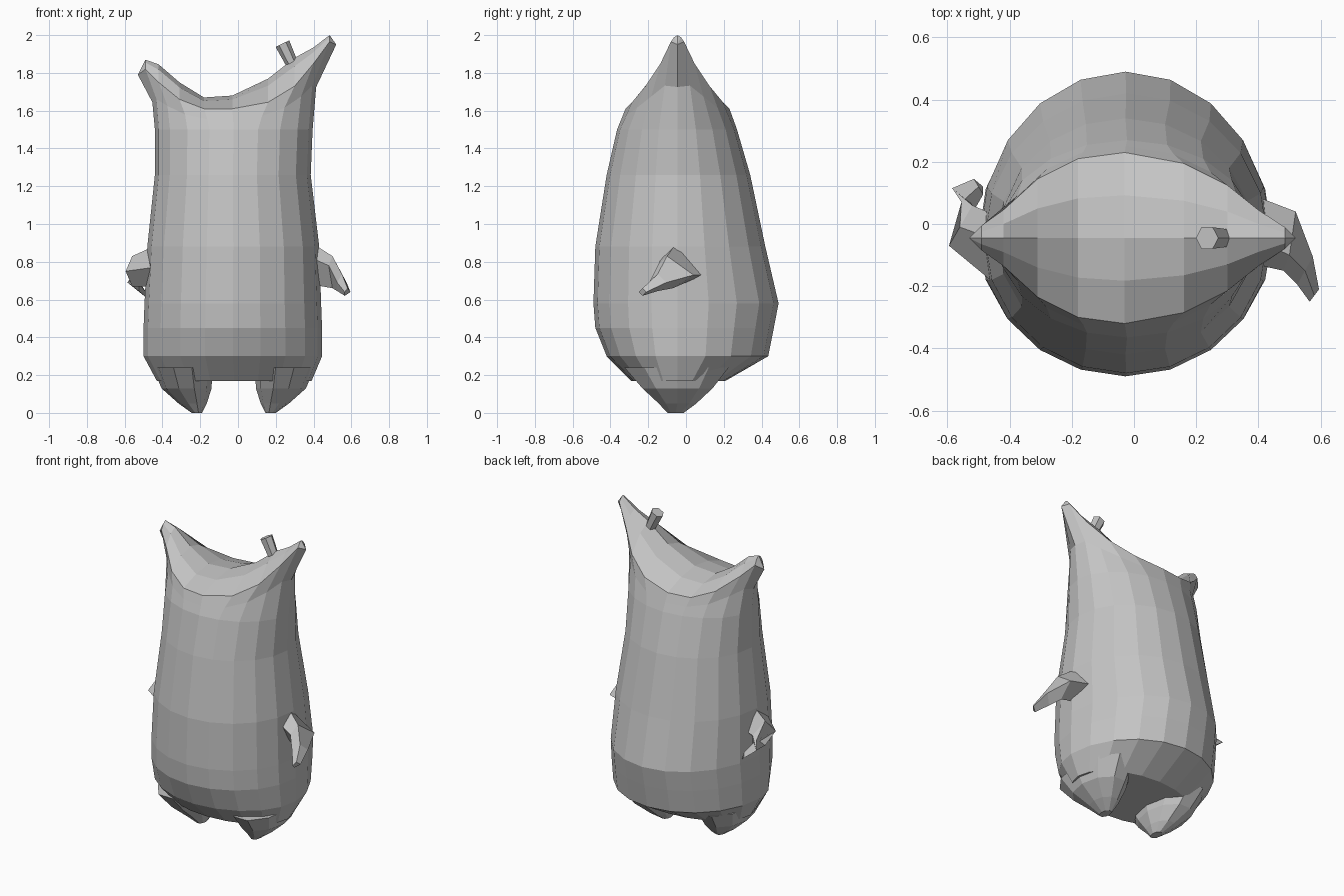
import bpy, bmesh
from math import sin, cos, pi
from mathutils import Vector

cube = bpy.data.objects.get("Cube")
if cube:
    bpy.data.objects.remove(cube)

grey = bpy.data.materials.new("plain grey")
grey.use_nodes = True
COLOUR = (0.55, 0.55, 0.55, 1)
grey.diffuse_color = COLOUR
grey.node_tree.nodes["Principled BSDF"].inputs["Base Color"].default_value = COLOUR

SIDES = 20
MID_Y = -0.045


def finish(name, bm):
    bmesh.ops.recalc_face_normals(bm, faces=bm.faces)
    mesh = bpy.data.meshes.new(name)
    bm.to_mesh(mesh)
    bm.free()
    mesh.materials.append(grey)
    obj = bpy.data.objects.new(name, mesh)
    bpy.context.collection.objects.link(obj)
    return obj


def oval(z, x0, x1, y0, y1, n, mid=None):
    """Horizontal ring spanning x0..x1 and y0..y1, widest at y = mid."""
    mid = (y0 + y1) / 2 if mid is None else mid
    pts = []
    for k in range(n):
        a = 2 * pi * k / n
        depth = y1 - mid if sin(a) > 0 else mid - y0
        pts.append(Vector(((x0 + x1) / 2 + (x1 - x0) / 2 * cos(a), mid + depth * sin(a), z)))
    return pts


def skin(bm, rings):
    """Join successive rings of equal size with quads."""
    loops = [[bm.verts.new(p) for p in ring] for ring in rings]
    for a, b in zip(loops, loops[1:]):
        for i in range(len(a)):
            j = (i + 1) % len(a)
            bm.faces.new((a[i], a[j], b[j], b[i]))
    return loops


def loft(name, rings):
    bm = bmesh.new()
    loops = skin(bm, rings)
    bm.faces.new(loops[0])
    bm.faces.new(loops[-1])
    return finish(name, bm)


# Body wall: height, x range, y range
wall = [
    (0.17, -0.43, 0.39, -0.29, 0.21),
    (0.30, -0.50, 0.445, -0.42, 0.435),
    (0.45, -0.50, 0.445, -0.48, 0.465),
    (0.58, -0.495, 0.44, -0.49, 0.49),
    (0.88, -0.48, 0.43, -0.48, 0.42),
    (1.26, -0.44, 0.385, -0.42, 0.34),
    (1.50, -0.44, 0.395, -0.365, 0.27),
]
rings = [oval(*row, SIDES, MID_Y) for row in wall]

# Saddle top between the two horns: x, half width, rim height, ridge height
saddle = [
    (0.52, 0, 1.95, 1.95),
    (0.485, 0.035, 1.965, 2.0),
    (0.40, 0.09, 1.85, 1.935),
    (0.30, 0.17, 1.73, 1.88),
    (0.16, 0.24, 1.645, 1.77),
    (-0.03, 0.275, 1.61, 1.68),
    (-0.18, 0.255, 1.61, 1.67),
    (-0.31, 0.19, 1.66, 1.75),
    (-0.42, 0.09, 1.75, 1.845),
    (-0.49, 0.04, 1.82, 1.87),
    (-0.53, 0, 1.79, 1.79),
]
half = SIDES // 2
rim = [Vector((x, MID_Y + w, z)) for x, w, z, _ in saddle]
rim += [Vector((x, MID_Y - w, z)) for x, w, z, _ in saddle[-2:0:-1]]
neck = []
for low, high in zip(rings[-1], rim):
    p = low.lerp(high, 0.5)
    p.x -= (high.x - low.x) * 0.35 * abs(cos(pi * len(neck) / half))
    neck.append(p)

bm = bmesh.new()
loops = skin(bm, rings + [neck, rim])
bm.faces.new(loops[0])
edge = loops[-1]
columns = []
for k in range(1, half):
    x, w, z, ridge = saddle[k]
    inner = [bm.verts.new((x, MID_Y + w * s, z + (ridge - z) * t))
             for s, t in ((0.5, 0.7), (0, 1), (-0.5, 0.7))]
    columns.append([edge[k], *inner, edge[-k]])
for a, b in zip(columns, columns[1:]):
    for i in range(4):
        bm.faces.new((a[i], a[i + 1], b[i + 1], b[i]))
for tip, col in ((edge[0], columns[0]), (edge[half], columns[-1])):
    for i in range(4):
        bm.faces.new((tip, col[i], col[i + 1]))
finish("body", bm)

# Feet: tapering stumps under the body
for name, side, cx in (("left_foot", 1, 0.17), ("right_foot", -1, -0.215)):
    foot = []
    for z, inner, outer, y0, y1 in (
        (0.24, 0.08, 0.235, -0.34, 0.24),
        (0.13, 0.075, 0.19, -0.24, 0.15),
        (0.05, 0.05, 0.10, -0.15, 0.06),
        (0.0, 0.025, 0.03, -0.10, -0.01),
    ):
        ends = sorted((cx - side * inner, cx + side * outer))
        foot.append(oval(z, *ends, y0, y1, 10))
    loft(name, foot)


def section(centre, offsets):
    return [Vector(centre) + Vector(o) for o in offsets]


def diamond(size, lean=0.0):
    return ((0, 0, size), (lean, size, 0), (-lean, 0, -size), (-lean, -size, 0))


# Left arm: broad shoulder sweeping forward to a point
loft("left_arm", [
    section((0.39, -0.04, 0.78), ((0, -0.01, 0.12), (0, 0.13, -0.05), (0, -0.02, -0.10), (0, -0.09, 0.04))),
    section((0.50, -0.07, 0.75), ((0, -0.03, 0.08), (0.02, 0.11, -0.02), (0, 0, -0.09), (-0.02, -0.08, 0.03))),
    section((0.55, -0.15, 0.69), diamond(0.045, 0.025)),
    section((0.58, -0.23, 0.64), diamond(0.02, 0.015)),
])

# Right arm: bulges outward, then curls backward
loft("right_arm", [
    section((-0.45, -0.07, 0.77), ((0, 0.02, 0.11), (0, 0.10, -0.02), (0, -0.02, -0.10), (0, -0.12, 0))),
    section((-0.56, -0.01, 0.75), ((0, 0, 0.08), (0.04, 0.07, 0), (0, 0, -0.08), (-0.035, -0.06, 0))),
    section((-0.555, 0.07, 0.69), diamond(0.045, -0.03)),
    section((-0.50, 0.12, 0.635), diamond(0.025, -0.015)),
])

# Small peg standing on the tall horn
base, top = Vector((0.29, MID_Y, 1.84)), Vector((0.235, MID_Y, 1.955))
axis = (top - base).normalized()
across = axis.cross(Vector((0, 1, 0)))
loft("horn_peg", [
    [c + across * r * cos(k * pi / 3) + Vector((0, r * sin(k * pi / 3), 0)) for k in range(6)]
    for c, r in ((base, 0.032), (top, 0.04))
])
